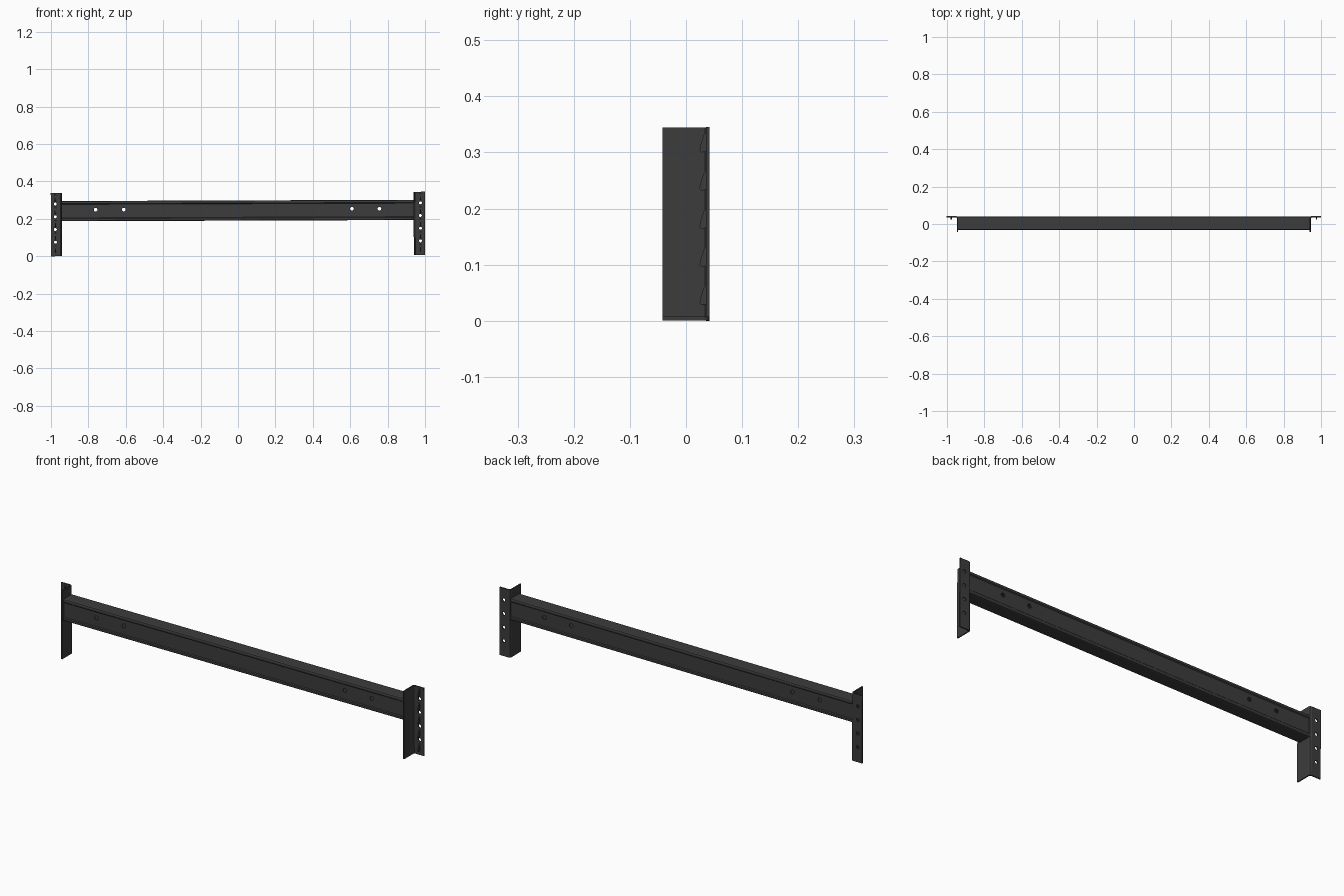
import bpy, bmesh
from mathutils import Matrix

if "Cube" in bpy.data.objects:
    bpy.data.objects.remove(bpy.data.objects["Cube"])

TILT = -0.0035   # the beam sits very slightly off level
dark = bpy.data.materials.new("dark_steel")
dark.diffuse_color = (0.045, 0.045, 0.045, 1)
dark.use_nodes = True
dark.node_tree.nodes["Principled BSDF"].inputs["Base Color"].default_value = dark.diffuse_color


def prism(name, pts, to_a, to_b, holes=()):
    """Closed solid between two copies of an outline, with an optional inner outline."""
    bm = bmesh.new()
    loops = [[[bm.verts.new(f(*p)) for p in outline] for f in (to_a, to_b)]
             for outline in (pts, *holes)]
    for a, b in loops:
        n = len(a)
        for i in range(n):
            j = (i + 1) % n
            bm.faces.new((a[i], a[j], b[j], b[i]))
    if holes:  # ring caps joining outer and inner outlines
        for k in (0, 1):
            o, q = loops[0][k], loops[1][k]
            for i in range(len(o)):
                j = (i + 1) % len(o)
                bm.faces.new((o[i], o[j], q[j], q[i]))
    else:
        for cap in loops[0]:
            bm.faces.new(cap)
    bmesh.ops.recalc_face_normals(bm, faces=bm.faces)
    me = bpy.data.meshes.new(name)
    bm.to_mesh(me)
    bm.free()
    me.materials.append(dark)
    ob = bpy.data.objects.new(name, me)
    bpy.context.collection.objects.link(ob)
    return ob


def drill(ob, centres, radius, depth):
    """Cut round holes along y through an object."""
    bm = bmesh.new()
    for c in centres:
        m = Matrix.Translation(c) @ Matrix.Rotation(1.5707963, 4, 'X')
        bmesh.ops.create_cone(bm, cap_ends=True, segments=16, radius1=radius,
                              radius2=radius, depth=depth, matrix=m)
    me = bpy.data.meshes.new("hole_cutter")
    bm.to_mesh(me)
    bm.free()
    cutter = bpy.data.objects.new("hole_cutter", me)
    cutter.hide_render = True
    bpy.context.collection.objects.link(cutter)
    mod = ob.modifiers.new("holes", 'BOOLEAN')
    mod.object, mod.operation, mod.solver = cutter, 'DIFFERENCE', 'EXACT'
    bpy.context.view_layer.objects.active = ob
    bpy.ops.object.modifier_apply(modifier="holes")
    bpy.data.objects.remove(cutter)


def beam_outline(t):
    """Half section (y, z) mirrored: lips stand slightly proud of the recessed web."""
    half = [(0.029 - t, 0.054 - t), (0.0335 - t, 0.052 - t), (0.0355 - t, 0.047 - t),
            (0.0355 - t, 0.040), (0.0315 - t, 0.036)]
    right = half + [(y, -z) for y, z in reversed(half)]
    return right + [(-y, -z) for y, z in right]


parts = []

# Hollow box beam with cross holes
end = 0.942
beam = prism("beam", beam_outline(0),
             lambda y, z: (-end, y + 0.0035, z + 0.241),
             lambda y, z: (end, y + 0.0035, z + 0.241), [beam_outline(0.004)])
drill(beam, [(x, 0, 0.248) for x in (-0.76, -0.61, 0.61, 0.757)], 0.010, 0.2)
parts.append(beam)

# Angle brackets with punched hooks at both ends
angle = [(0.940, -0.042), (0.946, -0.042), (0.946, 0.030), (0.948, 0.034),
         (0.952, 0.036), (1.0, 0.036), (1.0, 0.042), (0.950, 0.042),
         (0.943, 0.039), (0.940, 0.033)]
hook = [(0.038, 0.020), (0.031, 0.010), (0.026, -0.006), (0.024, -0.016),
        (0.027, -0.020), (0.038, -0.018)]
hook_z = [0.041 + 0.068 * i for i in range(5)]
for s, side in ((-1, "left"), (1, "right")):
    bracket = prism(side + "_bracket", angle,
                    lambda x, y: (s * x, y, 0), lambda x, y: (s * x, y, 0.338))
    drill(bracket, [(s * 0.976, 0.039, z - 0.034) for z in hook_z[1:]], 0.008, 0.03)
    parts.append(bracket)
    for i, hz in enumerate(hook_z):
        parts.append(prism(f"{side}_hook_{i + 1}", hook,
                           lambda y, z: (s * 0.973, y, z + hz),
                           lambda y, z: (s * 0.979, y, z + hz)))

# Slight tilt, resting on the ground
tilt = Matrix.Translation((0, 0, 0.0035)) @ Matrix.Rotation(TILT, 4, 'Y')
for ob in parts:
    ob.data.transform(tilt)
